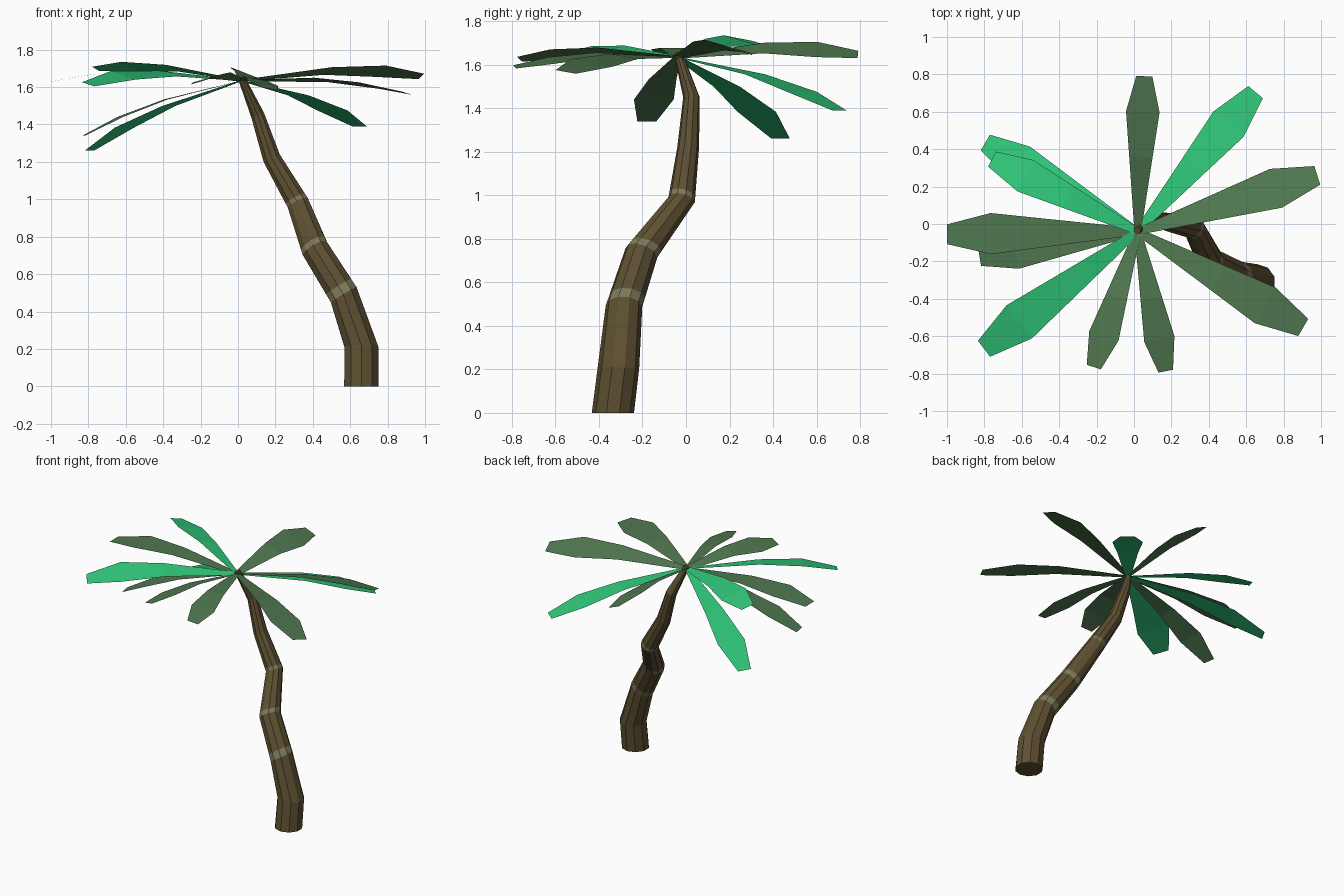
import bpy, bmesh, math
from mathutils import Vector

if "Cube" in bpy.data.objects:
    bpy.data.objects.remove(bpy.data.objects["Cube"])


def material(name, rgb):
    lin = [((c / 255 + 0.055) / 1.055) ** 2.4 for c in rgb]
    m = bpy.data.materials.new(name)
    m.diffuse_color = (*lin, 1)
    m.use_nodes = True
    m.node_tree.nodes["Principled BSDF"].inputs["Base Color"].default_value = m.diffuse_color
    return m


BARK = material("brown bark", (93, 79, 49))
BAND = material("pale bark band", (124, 120, 90))
BRIGHT = material("bright green", (48, 200, 122))
DARK = material("dull green", (80, 120, 80))


def finish(bm, name, mats):
    mesh = bpy.data.meshes.new(name)
    bm.to_mesh(mesh)
    bm.free()
    for m in mats:
        mesh.materials.append(m)
    ob = bpy.data.objects.new(name, mesh)
    bpy.context.collection.objects.link(ob)
    return ob


# Trunk: leaning rings (x, y, z, radius, tilt x, tilt y, band fraction above ring)
SIDES = 10
rings = [
    (0.66, -0.336, 0.0, 0.097, 0, 0, 0),
    (0.66, -0.31, 0.21, 0.095, 0, 0.08, 0),
    (0.565, -0.285, 0.49, 0.084, -0.62, 0.05, 0.17),
    (0.412, -0.205, 0.735, 0.077, -0.60, 0.38, 0.11),
    (0.32, -0.02, 0.98, 0.062, -0.52, 0.24, 0.09),
    (0.18, 0.01, 1.22, 0.050, -0.47, 0.05, 0),
    (0.105, 0.025, 1.45, 0.038, -0.38, 0, 0),
    (0.018, -0.035, 1.65, 0.02, -0.4, -0.2, 0),
]


def ring_points(x, y, z, r, tx, ty):
    n = Vector((tx, ty, 1)).normalized()
    u = Vector((0, 1, 0)).cross(n).normalized()
    v = n.cross(u)
    angles = [(i + 0.5) * math.tau / SIDES for i in range(SIDES)]
    return [Vector((x, y, z)) + r * (math.cos(a) * u + math.sin(a) * v) for a in angles]


bm = bmesh.new()
loops = []          # (vertices, material of the faces above them)
base_rings = [ring_points(*r[:6]) for r in rings]
for i, r in enumerate(rings):
    loops.append(([bm.verts.new(p) for p in base_rings[i]], 1 if r[6] else 0))
    if r[6]:
        above = [p.lerp(q, r[6]) for p, q in zip(base_rings[i], base_rings[i + 1])]
        loops.append(([bm.verts.new(p) for p in above], 0))
for (lo, mat), (hi, _) in zip(loops, loops[1:]):
    for k in range(SIDES):
        j = (k + 1) % SIDES
        bm.faces.new((lo[k], lo[j], hi[j], hi[k])).material_index = mat
bm.faces.new(loops[0][0][::-1])
bm.faces.new(loops[-1][0])
finish(bm, "trunk", [BARK, BAND])

# Fronds: flat tapering blades (tip x, tip y, tip z, shoulder z, roll, colour)
CROWN = Vector((0.02, -0.04, 1.635))
fronds = [
    (0.055, 0.79, 1.647, 1.670, 0.07, DARK),
    (0.65, 0.705, 1.390, 1.475, 0, BRIGHT),
    (0.98, 0.26, 1.657, 1.685, -0.06, DARK),
    (0.905, -0.553, 1.567, 1.608, -0.035, DARK),
    (0.17, -0.787, 1.590, 1.620, -0.03, DARK),
    (-0.215, -0.765, 1.625, 1.648, 0.045, DARK),
    (-0.802, -0.667, 1.615, 1.663, -0.045, BRIGHT),
    (-1.0, -0.055, 1.630, 1.670, 0, DARK),
    (-0.825, -0.18, 1.340, 1.440, 0, DARK),
    (-0.795, 0.435, 1.260, 1.383, 0, BRIGHT),
    (-0.76, 0.347, 1.697, 1.710, 0.05, BRIGHT),
]


def frond(index, tx, ty, tz, sz, roll, mat):
    reach = Vector((tx - CROWN.x, ty - CROWN.y, 0))
    length = reach.length
    left = Vector((-reach.y, reach.x, 0)) / length
    wide = 0.108 * length                       # half width at the shoulder
    slope = roll / (2 * wide)
    mid_z = CROWN.z + (sz - CROWN.z) * 0.62 + 0.02
    stations = [(0, CROWN.z, 0.018), (0.48, mid_z, 0.018 + (wide - 0.018) * 0.62),
                (0.77, sz, wide), (1, tz, wide * 0.48)]
    bm = bmesh.new()
    rows = []
    for t, z, half in stations:
        c = Vector((CROWN.x, CROWN.y, z)) + reach * t
        side = (left + Vector((0, 0, slope))) * half
        rows.append((bm.verts.new(c + side), bm.verts.new(c - side)))
    for (a, b), (c, d) in zip(rows, rows[1:]):
        bm.faces.new((a, b, d, c))
    finish(bm, f"frond_{index:02d}", [mat])


for i, f in enumerate(fronds, 1):
    frond(i, *f)
